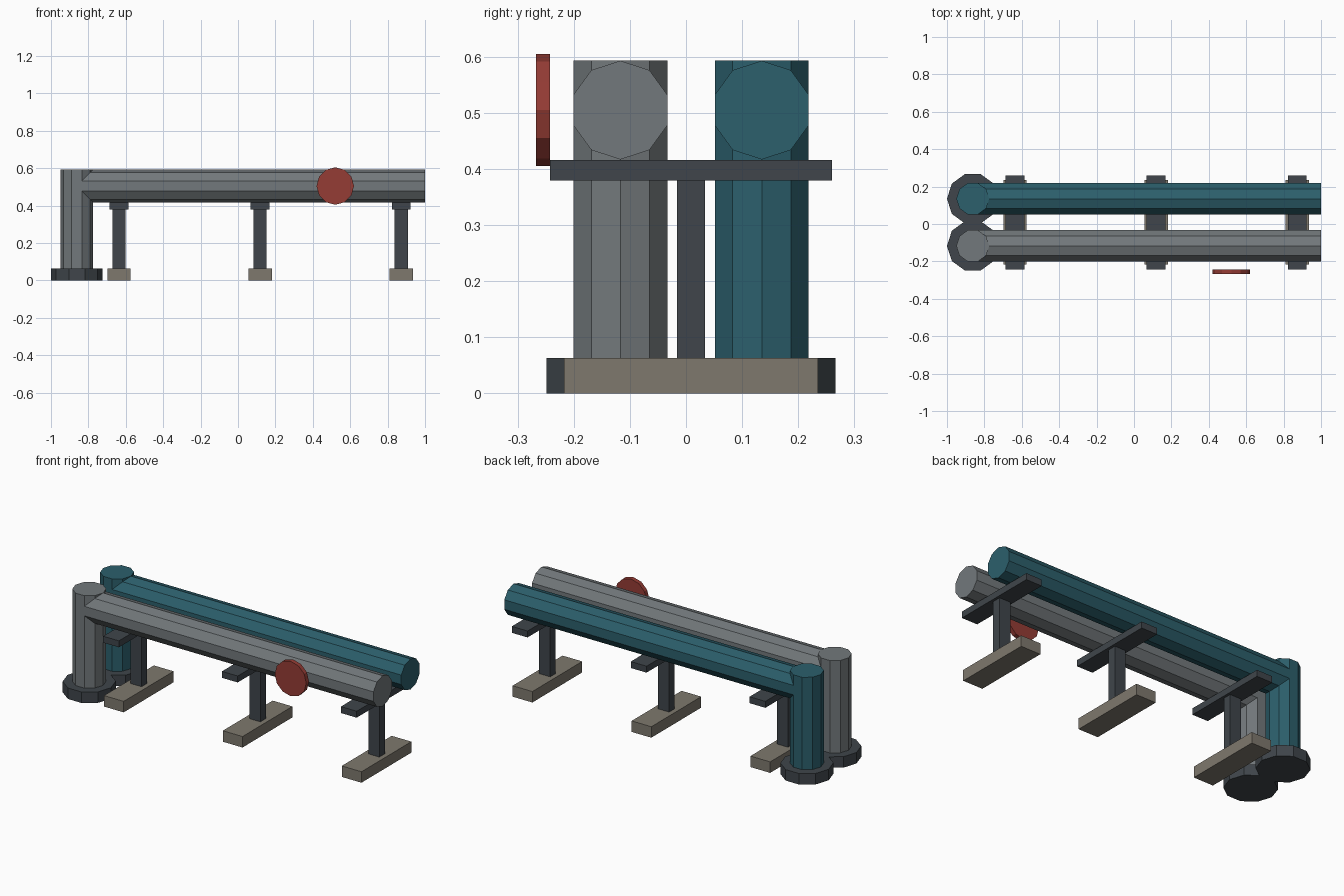
import bpy, bmesh
from math import cos, sin, tau
from mathutils import Vector

if "Cube" in bpy.data.objects:
    bpy.data.objects.remove(bpy.data.objects["Cube"])

X, Y, Z = Vector((1, 0, 0)), Vector((0, 1, 0)), Vector((0, 0, 1))


def material(name, rgb):
    m = bpy.data.materials.new(name)
    m.diffuse_color = (*rgb, 1)
    m.use_nodes = True
    m.node_tree.nodes["Principled BSDF"].inputs["Base Color"].default_value = m.diffuse_color
    return m


STEEL = material("steel_grey", (0.17, 0.19, 0.20))
TEAL = material("teal_paint", (0.025, 0.115, 0.15))
DARK = material("dark_iron", (0.05, 0.06, 0.07))
RED = material("red_paint", (0.30, 0.045, 0.035))
STONE = material("concrete", (0.21, 0.19, 0.155))


def finish(name, bm, mat):
    bmesh.ops.recalc_face_normals(bm, faces=bm.faces)
    mesh = bpy.data.meshes.new(name)
    bm.to_mesh(mesh)
    bm.free()
    mesh.materials.append(mat)
    obj = bpy.data.objects.new(name, mesh)
    bpy.context.collection.objects.link(obj)
    return obj


def prism(name, start, axis, first, radius, length, sides, mat):
    """Flat-sided cylinder; one corner points along 'first'."""
    bm = bmesh.new()
    other = axis.cross(first)
    ring = [bm.verts.new(Vector(start) + radius * (cos(tau * i / sides) * first
            + sin(tau * i / sides) * other)) for i in range(sides)]
    cap = bm.faces.new(ring)
    geom = bmesh.ops.extrude_face_region(bm, geom=[cap], use_keep_orig=True)["geom"]
    bmesh.ops.translate(bm, vec=axis * length,
                        verts=[g for g in geom if isinstance(g, bmesh.types.BMVert)])
    return finish(name, bm, mat)


def box(name, center, size, mat):
    bm = bmesh.new()
    bmesh.ops.create_cube(bm, size=1)
    bmesh.ops.scale(bm, vec=size, verts=bm.verts)
    bmesh.ops.translate(bm, vec=center, verts=bm.verts)
    return finish(name, bm, mat)


# Two elbow pipes: floor flange, riser and horizontal run
RISER_X, PIPE_Z, PIPE_R = -0.862, 0.505, 0.088
for tag, y, mat in (("front", -0.117, STEEL), ("back", 0.135, TEAL)):
    prism(f"{tag}_flange", (RISER_X, y, 0), Z, X, 0.138, 0.063, 10, DARK)
    prism(f"{tag}_riser", (RISER_X, y, 0.05), Z, X, PIPE_R, PIPE_Z + PIPE_R - 0.05, 10, mat)
    prism(f"{tag}_pipe", (RISER_X, y, PIPE_Z), X, Z, PIPE_R, 1 - RISER_X, 10, mat)

# Three T-shaped supports on concrete footings
MID_Y = 0.009
for i, x in enumerate((-0.636, 0.118, 0.873), 1):
    box(f"footing_{i}", (x, MID_Y, 0.0315), (0.125, 0.452, 0.063), STONE)
    box(f"support_post_{i}", (x, MID_Y, 0.2215), (0.07, 0.05, 0.317), DARK)
    box(f"support_beam_{i}", (x, MID_Y, 0.398), (0.1, 0.503, 0.037), DARK)

# Valve handwheel in front of the grey pipe
prism("valve_wheel", (0.52, -0.267, PIPE_Z), Y, Z, 0.1, 0.025, 12, RED)
